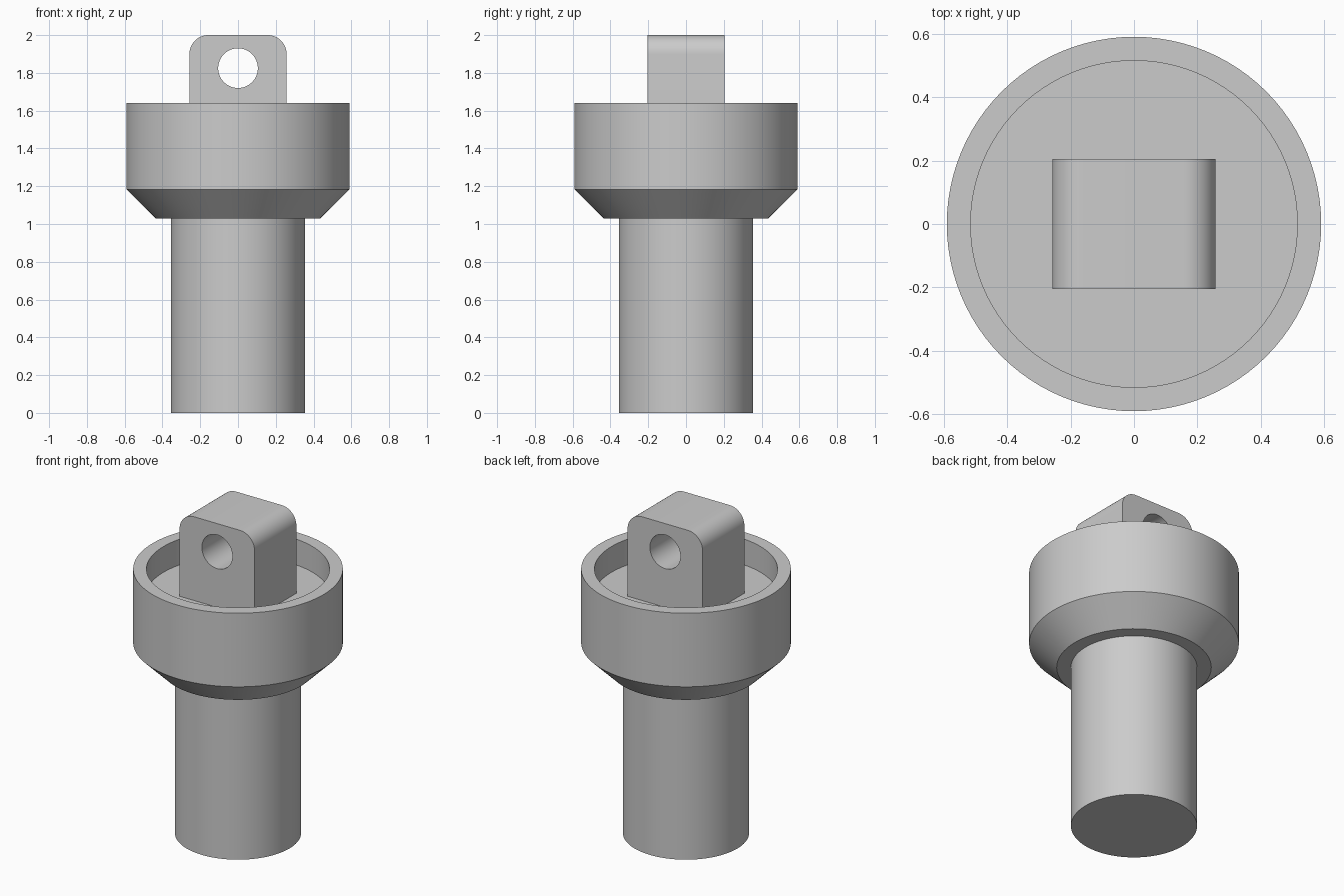
import bpy, bmesh, math
from mathutils import Matrix

if "Cube" in bpy.data.objects:
    bpy.data.objects.remove(bpy.data.objects["Cube"])

SEGMENTS = 96
FLOOR_Z = 1.48

# Single plain grey for every part
grey = bpy.data.materials.new("plain grey")
grey.use_nodes = True
colour = (0.6, 0.6, 0.6, 1)
grey.diffuse_color = colour
grey.node_tree.nodes["Principled BSDF"].inputs["Base Color"].default_value = colour


def add_object(name, bm):
    bmesh.ops.recalc_face_normals(bm, faces=bm.faces)
    mesh = bpy.data.meshes.new(name)
    bm.to_mesh(mesh)
    bm.free()
    mesh.materials.append(grey)
    obj = bpy.data.objects.new(name, mesh)
    bpy.context.collection.objects.link(obj)
    return obj


def smooth(obj):
    bpy.ops.object.select_all(action="DESELECT")
    obj.select_set(True)
    bpy.context.view_layer.objects.active = obj
    bpy.ops.object.shade_smooth_by_angle(angle=math.radians(30))


def lathe(name, profile):
    """Revolve (radius, height) points about z and cap both ends."""
    bm = bmesh.new()
    rings = []
    for r, z in profile:
        ring = bmesh.ops.create_circle(
            bm, segments=SEGMENTS, radius=r, matrix=Matrix.Translation((0, 0, z)))
        rings.append(ring["verts"])
    for low, high in zip(rings, rings[1:]):
        for i in range(SEGMENTS):
            j = (i + 1) % SEGMENTS
            bm.faces.new((low[i], low[j], high[j], high[i]))
    bm.faces.new(rings[0])
    bm.faces.new(rings[-1])
    obj = add_object(name, bm)
    smooth(obj)
    return obj


# Round stem, and the flared cup with its recessed floor
lathe("stem", [(0.355, 0), (0.355, 1.03)])
lathe("cup", [(0.435, 1.03), (0.59, 1.183), (0.59, 1.64),
              (0.515, 1.64), (0.515, FLOOR_Z)])

# Lug block with its two upper edges rounded
bm = bmesh.new()
height = 2 - FLOOR_Z
bmesh.ops.create_cube(bm, size=1, matrix=Matrix.Translation((0, 0, FLOOR_Z + height / 2))
                      @ Matrix.Diagonal((0.515, 0.41, height, 1)))
top_edges = [e for e in bm.edges
             if all(v.co.z > 1.9 for v in e.verts)
             and abs(e.verts[0].co.y - e.verts[1].co.y) > 0.1]
bmesh.ops.bevel(bm, geom=top_edges, offset=0.1, offset_type="OFFSET",
                segments=12, profile=0.5, affect="EDGES")
lug = add_object("lug", bm)

# Cross hole through the lug, front to back
bm = bmesh.new()
bmesh.ops.create_cone(bm, cap_ends=True, segments=64, radius1=0.105, radius2=0.105, depth=1,
                      matrix=Matrix.Translation((0, 0, 1.825))
                      @ Matrix.Rotation(math.pi / 2, 4, "X"))
cutter = add_object("hole_cutter", bm)
cutter.hide_render = True
cut = lug.modifiers.new("cross hole", "BOOLEAN")
cut.operation = "DIFFERENCE"
cut.solver = "EXACT"
cut.object = cutter
bpy.context.view_layer.objects.active = lug
bpy.ops.object.modifier_apply(modifier=cut.name)
bpy.data.objects.remove(cutter)
smooth(lug)
